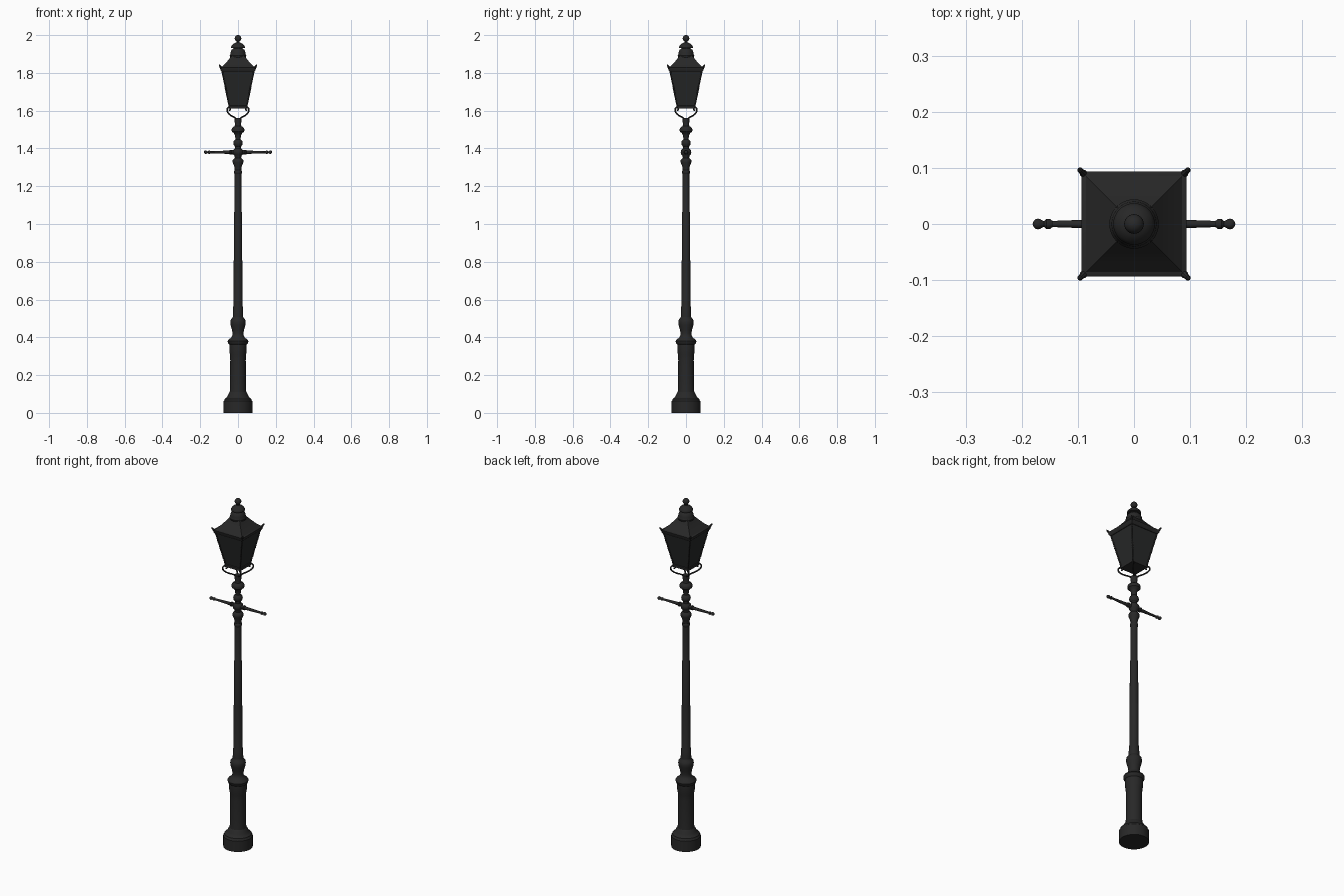
import bpy, bmesh, math
from mathutils import Vector, Matrix

if "Cube" in bpy.data.objects:
    bpy.data.objects.remove(bpy.data.objects["Cube"])


def material(name, rgb):
    m = bpy.data.materials.new(name)
    m.diffuse_color = (*rgb, 1)
    m.use_nodes = True
    m.node_tree.nodes["Principled BSDF"].inputs["Base Color"].default_value = m.diffuse_color
    return m


IRON = material("black_iron", (0.021, 0.021, 0.021))
PANE = material("dark_glass", (0.020, 0.021, 0.021))


def finish(name, bm, mat, angle=35):
    bmesh.ops.recalc_face_normals(bm, faces=bm.faces)
    me = bpy.data.meshes.new(name)
    bm.to_mesh(me)
    bm.free()
    ob = bpy.data.objects.new(name, me)
    bpy.context.collection.objects.link(ob)
    me.materials.append(mat)
    bpy.ops.object.select_all(action='DESELECT')
    ob.select_set(True)
    bpy.context.view_layer.objects.active = ob
    bpy.ops.object.shade_smooth_by_angle(angle=math.radians(angle))
    return ob


def stack(name, profile, sides=32, matrix=Matrix(), mat=IRON, turn=0.0, angle=35):
    """Rings of (radius, height) joined into a closed solid."""
    bm = bmesh.new()
    rings = []
    for r, z in profile:
        rings.append([bm.verts.new(matrix @ Vector((
            r * math.cos(turn + math.tau * i / sides),
            r * math.sin(turn + math.tau * i / sides), z))) for i in range(sides)])
    for a, b in zip(rings, rings[1:]):
        for i in range(sides):
            j = (i + 1) % sides
            bm.faces.new((a[i], a[j], b[j], b[i]))
    bm.faces.new(rings[0])
    bm.faces.new(rings[-1])
    return finish(name, bm, mat, angle)


def square(name, profile, mat=IRON):
    """Square stack: profile gives (half width, height)."""
    return stack(name, [(h * math.sqrt(2), z) for h, z in profile], 4,
                 mat=mat, turn=math.pi / 4)


def along(a, b):
    """Matrix taking local z from point a towards b."""
    a, b = Vector(a), Vector(b)
    return Matrix.Translation(a) @ (b - a).to_track_quat('Z', 'Y').to_matrix().to_4x4()


def ball(r, z, n=8):
    return [(max(r * math.sin(math.pi * i / n), 0.0005), z - r * math.cos(math.pi * i / n))
            for i in range(n + 1)]


# Plinth and pedestal
stack("plinth", [(0.077, 0), (0.077, 0.062), (0.073, 0.066), (0.071, 0.074),
                 (0.062, 0.08), (0.055, 0.09), (0.048, 0.105), (0.044, 0.11)])
stack("pedestal", [(0.045, 0.1), (0.042, 0.13), (0.041, 0.28), (0.043, 0.31),
                   (0.046, 0.325), (0.046, 0.362), (0.053, 0.37), (0.055, 0.38),
                   (0.051, 0.388), (0.036, 0.398), (0.03, 0.41), (0.029, 0.42),
                   (0.032, 0.44), (0.039, 0.465), (0.041, 0.48), (0.038, 0.494),
                   (0.030, 0.502), (0.027, 0.51)])
# Tapering post in stepped sections
stack("post", [(0.028, 0.5), (0.026, 0.56), (0.024, 0.565), (0.0235, 0.8),
               (0.022, 0.81), (0.0215, 1.06), (0.019, 1.065), (0.018, 1.29)])
# Turned neck around the crossbar
stack("neck", [(0.018, 1.265), (0.021, 1.27), (0.021, 1.28), (0.018, 1.285),
               (0.020, 1.305), (0.028, 1.325), (0.029, 1.335), (0.026, 1.342),
               (0.017, 1.35), (0.018, 1.36), (0.026, 1.37), (0.028, 1.38),
               (0.026, 1.39), (0.016, 1.40), (0.016, 1.41), (0.024, 1.42),
               (0.025, 1.43), (0.022, 1.44), (0.014, 1.448), (0.015, 1.468),
               (0.021, 1.48), (0.033, 1.49), (0.034, 1.502), (0.030, 1.51),
               (0.018, 1.518), (0.016, 1.53), (0.019, 1.55), (0.018, 1.56)])

# Crossbar with collars and ball ends
half = [(0.011, 0.0), (0.011, 0.034), (0.013, 0.036), (0.013, 0.042), (0.009, 0.045),
        (0.0055, 0.145), (0.009, 0.15), (0.009, 0.156), (0.005, 0.16)]
half += ball(0.0095, 0.171)[2:]
for side, tag in ((1, "right"), (-1, "left")):
    stack("crossbar_" + tag, half, 16, along((0, 0, 1.38), (side, 0, 1.38)))

# Scrolled lantern brackets on the four diagonals: (radius, height)
SCROLL = [(0.008, 1.55), (0.022, 1.562), (0.05, 1.573), (0.073, 1.588), (0.081, 1.603),
          (0.074, 1.616), (0.061, 1.615), (0.058, 1.605), (0.066, 1.602)]
for k in range(4):
    a = math.pi / 4 + k * math.pi / 2
    c, s = math.cos(a), math.sin(a)
    cu = bpy.data.curves.new("bracket", 'CURVE')
    cu.dimensions = '3D'
    cu.bevel_depth = 0.0042
    cu.bevel_resolution = 2
    cu.use_fill_caps = True
    sp = cu.splines.new('BEZIER')
    sp.bezier_points.add(len(SCROLL) - 1)
    for p, (r, z) in zip(sp.bezier_points, SCROLL):
        p.co = (r * c, r * s, z)
        p.handle_left_type = p.handle_right_type = 'AUTO'
    sp.resolution_u = 5
    cu.materials.append(IRON)
    ob = bpy.data.objects.new("bracket_%d" % (k + 1), cu)
    bpy.context.collection.objects.link(ob)
    bpy.ops.object.select_all(action='DESELECT')
    ob.select_set(True)
    bpy.context.view_layer.objects.active = ob
    bpy.ops.object.convert(target='MESH')

    # Beaded corner bar of the lantern
    low = Vector((0.046 * math.copysign(1, c), 0.046 * math.copysign(1, s), 1.62))
    high = Vector((0.086 * math.copysign(1, c), 0.086 * math.copysign(1, s), 1.82))
    length = (high - low).length
    n = 17
    beads = []
    for i in range(n):
        beads += [(0.0028, length * i / n), (0.0046, length * (i + 0.5) / n)]
    beads.append((0.0028, length))
    stack("corner_bar_%d" % (k + 1), beads, 8, along(low, high))

    # Leaf-like spike at each eave corner
    tip = Vector((0.098 * math.copysign(1, c), 0.098 * math.copysign(1, s), 1.842))
    stack("corner_spike_%d" % (k + 1),
          [(0.006, 0), (0.0065, 0.012), (0.0045, 0.02), (0.005, 0.024), (0.001, 0.03)],
          8, along(high, tip))

# Lantern: floor, glass, eave rail and hipped roof
square("lantern_floor", [(0.050, 1.612), (0.050, 1.625), (0.046, 1.628)])
square("lantern_glass", [(0.045, 1.62), (0.085, 1.82)], PANE)
square("eave_rail", [(0.085, 1.806), (0.091, 1.812), (0.094, 1.828), (0.089, 1.831)])
square("roof", [(0.091, 1.826), (0.068, 1.848), (0.048, 1.872), (0.03, 1.895)])

# Stepped vent and ball finial
stack("vent_lower", [(0.036, 1.875), (0.043, 1.885), (0.044, 1.892), (0.041, 1.897),
                     (0.040, 1.908), (0.034, 1.922), (0.024, 1.93), (0.024, 1.938)])
stack("vent_cap", [(0.024, 1.932), (0.037, 1.933), (0.037, 1.938), (0.032, 1.947),
                   (0.022, 1.956), (0.009, 1.961), (0.008, 1.972)])
stack("finial_ball", ball(0.0175, 1.9825, 12), 24)
